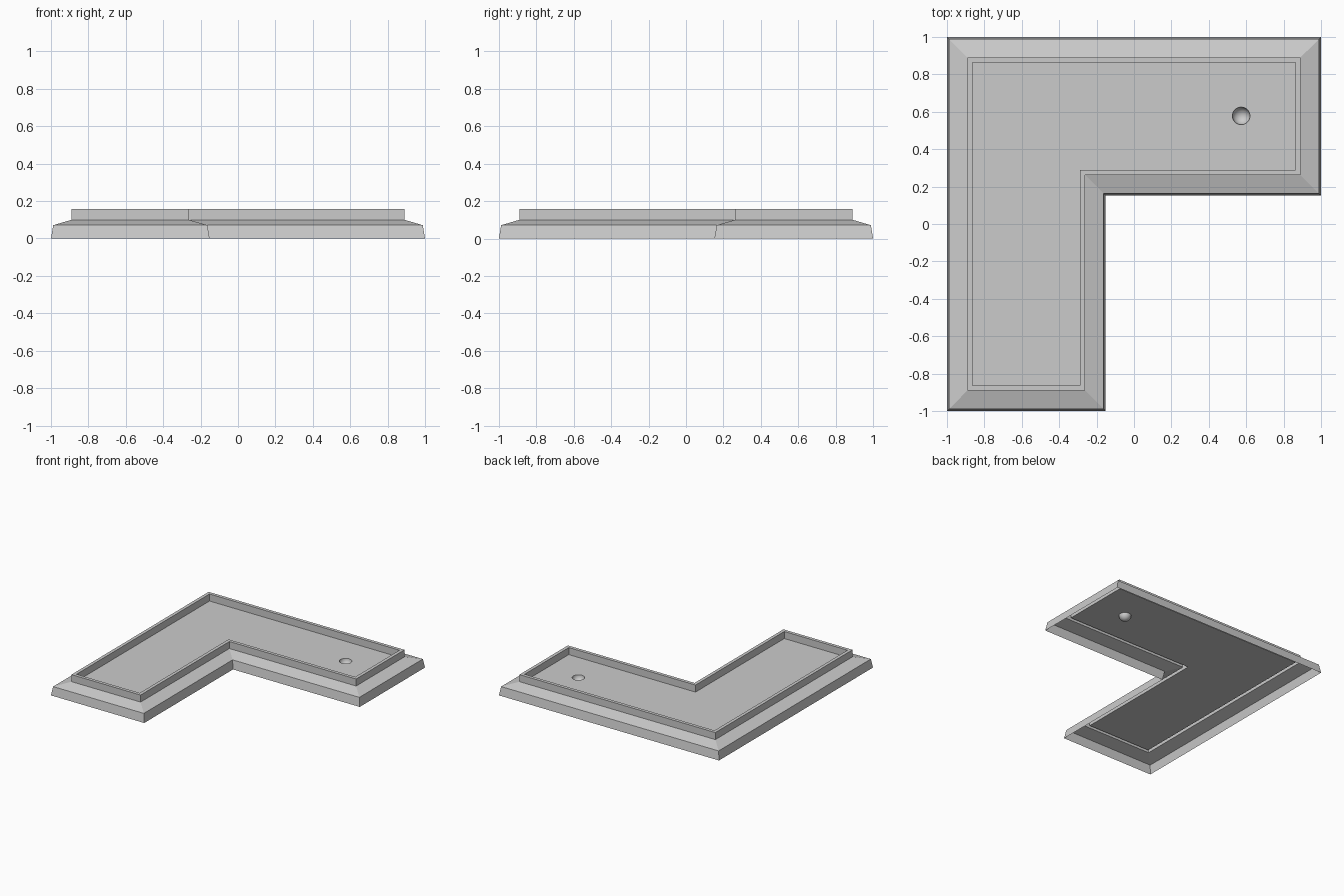
import bpy, bmesh
from math import sin, cos, pi

if "Cube" in bpy.data.objects:
    bpy.data.objects.remove(bpy.data.objects["Cube"])

FLOOR_Z = 0.10
HOLE_X, HOLE_Y, HOLE_R = 0.573, 0.578, 0.047
SEGMENTS, STEPS = 32, 8


def l_outline(inset):
    """L-shaped outline, counter-clockwise, inset evenly from the outer edge."""
    e, k = 1 - inset, 0.152 + inset
    return [(-e, -e), (-k, -e), (-k, k), (e, k), (e, e), (-e, e)]


def add_ring(bm, points, z):
    return [bm.verts.new((x, y, z)) for x, y in points]


def bridge(bm, a, b, smooth=False):
    n = len(a)
    for i in range(n):
        j = (i + 1) % n
        bm.faces.new((a[i], a[j], b[j], b[i])).smooth = smooth


def loop_edges(bm, ring):
    return [bm.edges.get((ring[i - 1], ring[i])) for i in range(len(ring))]


bm = bmesh.new()

# Skirt, sloped shoulder, raised rim and inner wall (open underneath)
profile = [(0.0, 0.0), (0.012, 0.071), (0.11, 0.10),
           (0.11, 0.158), (0.137, 0.158), (0.137, FLOOR_Z)]
rings = [add_ring(bm, l_outline(inset), z) for inset, z in profile]
for a, b in zip(rings, rings[1:]):
    bridge(bm, a, b)

# Round bowl sunk below the floor
bowl = []
for s in range(STEPS):
    t = s / STEPS * pi / 2
    r = HOLE_R * cos(t)
    circle = [(HOLE_X + r * cos(2 * pi * i / SEGMENTS),
               HOLE_Y + r * sin(2 * pi * i / SEGMENTS)) for i in range(SEGMENTS)]
    bowl.append(add_ring(bm, circle, FLOOR_Z - HOLE_R * sin(t)))
for a, b in zip(bowl, bowl[1:]):
    bridge(bm, a, b, smooth=True)
tip = bm.verts.new((HOLE_X, HOLE_Y, FLOOR_Z - HOLE_R))
for i in range(SEGMENTS):
    bm.faces.new((bowl[-1][i - 1], bowl[-1][i], tip)).smooth = True

# Floor between the inner wall and the bowl
edges = loop_edges(bm, rings[-1]) + loop_edges(bm, bowl[0])
fill = bmesh.ops.triangle_fill(bm, edges=edges, use_beauty=True, normal=(0, 0, 1))
bm.normal_update()
for f in fill["geom"]:
    if isinstance(f, bmesh.types.BMFace) and f.normal.z < 0:
        f.normal_flip()
for e in loop_edges(bm, bowl[0]):
    e.smooth = False

mesh = bpy.data.meshes.new("corner_tray")
bm.to_mesh(mesh)
bm.free()
bpy.context.collection.objects.link(bpy.data.objects.new("corner_tray", mesh))
